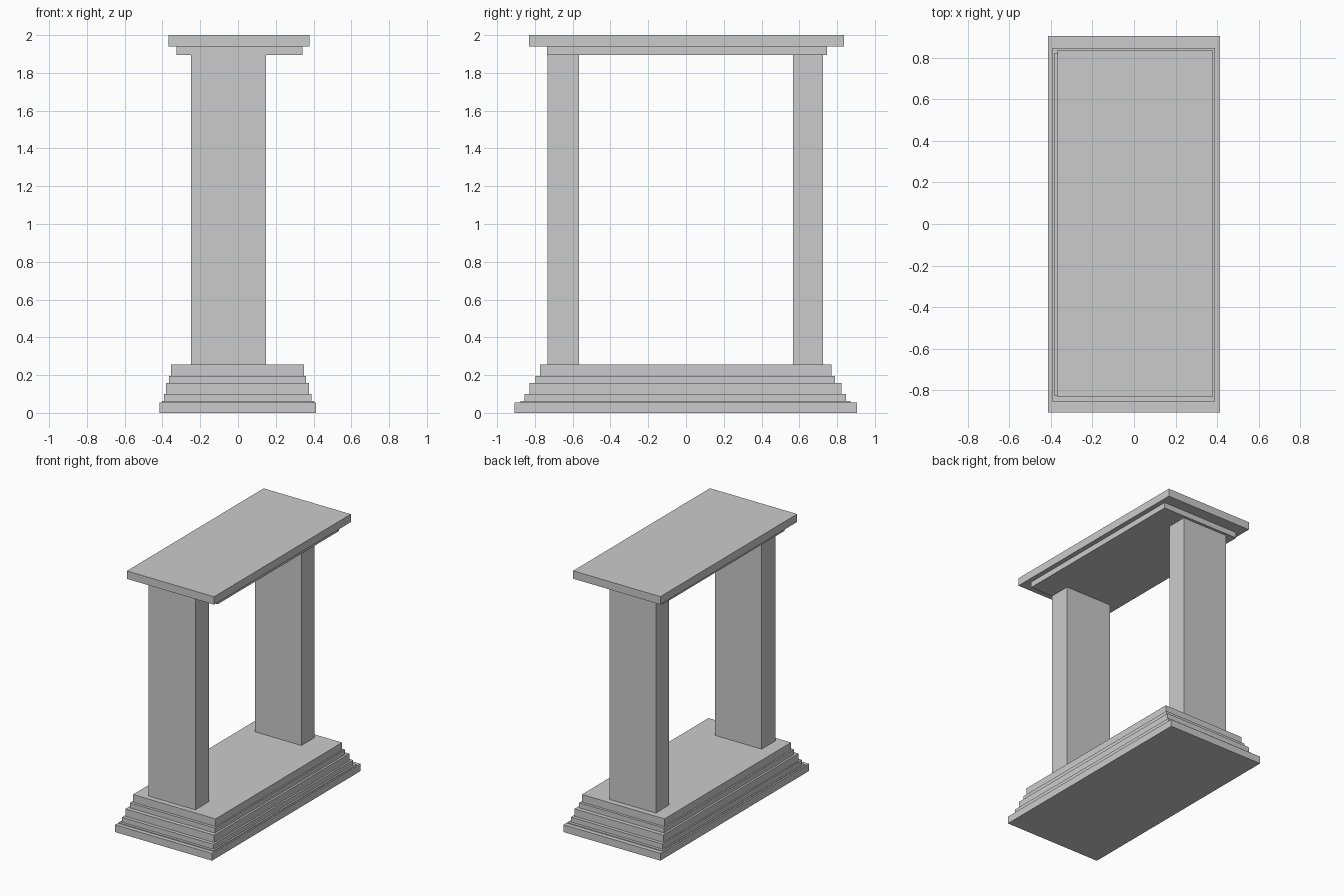
import bpy


def box(name, x, y, z):
    """Box spanning the given (min, max) ranges."""
    spans = (x, y, z)
    bpy.ops.mesh.primitive_cube_add(size=1, location=[(a + b) / 2 for a, b in spans])
    ob = bpy.context.object
    ob.name = name
    ob.scale = [b - a for a, b in spans]
    bpy.ops.object.transform_apply(location=False, rotation=False, scale=True)
    return ob


# Stepped base, from the ground plinth upward
steps = [
    ((-0.415, 0.413), (-0.907, 0.905), (0.0, 0.056)),
    ((-0.403, 0.403), (-0.875, 0.87), (0.056, 0.062)),
    ((-0.392, 0.39), (-0.855, 0.848), (0.062, 0.10)),
    ((-0.382, 0.376), (-0.828, 0.822), (0.10, 0.157)),
    ((-0.366, 0.36), (-0.796, 0.79), (0.157, 0.196)),
    ((-0.355, 0.35), (-0.774, 0.77), (0.196, 0.255)),
]
for i, (x, y, z) in enumerate(steps):
    box(f"base_step_{i + 1}", x, y, z)

# Two rectangular pillars
box("front_pillar", (-0.25, 0.148), (-0.732, -0.566), (0.255, 1.895))
box("back_pillar", (-0.25, 0.145), (0.566, 0.726), (0.255, 1.895))

# Lintel moulding and overhanging top slab
box("lintel", (-0.325, 0.341), (-0.735, 0.747), (1.895, 1.939))
box("top_slab", (-0.367, 0.378), (-0.832, 0.837), (1.939, 2.0))
